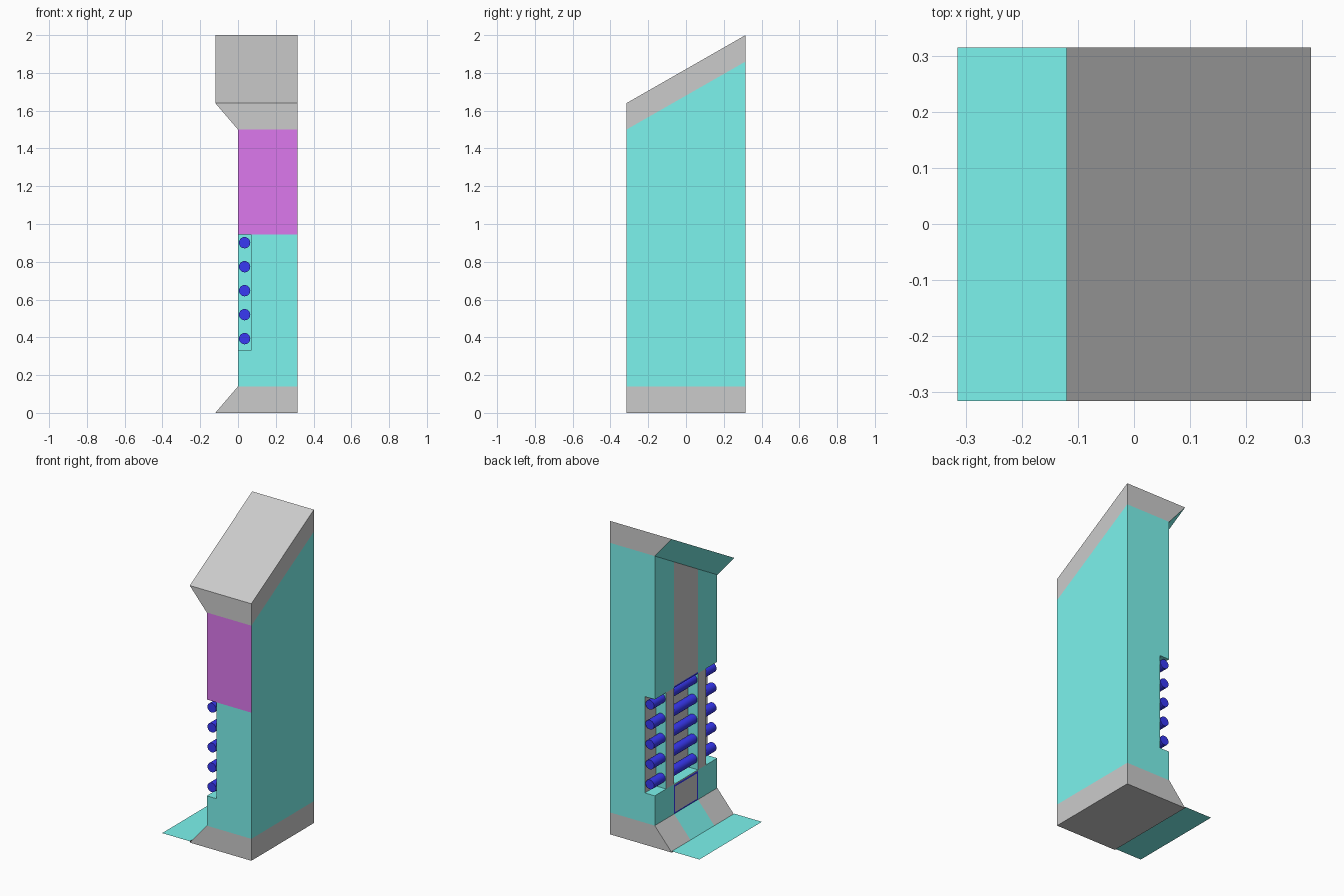
import bpy, bmesh, math

if "Cube" in bpy.data.objects:
    bpy.data.objects.remove(bpy.data.objects["Cube"])

H = 0.315                 # half depth / half width
SLOPE = 0.36 / 0.63       # roof rise from front to back


def material(name, rgb):
    m = bpy.data.materials.new(name)
    m.diffuse_color = (*rgb, 1)
    m.use_nodes = True
    m.node_tree.nodes["Principled BSDF"].inputs["Base Color"].default_value = m.diffuse_color
    return m


TEAL = material("teal", (0.2, 0.9, 0.85))
PURPLE = material("purple", (0.72, 0.19, 0.85))
BLUE = material("blue", (0.04, 0.04, 0.9))
RED = material("dark_red", (0.25, 0.01, 0.01))


def make(name, faces, mat=None):
    bm = bmesh.new()
    for f in faces:
        bm.faces.new([bm.verts.new(p) for p in f])
    bmesh.ops.remove_doubles(bm, verts=bm.verts, dist=1e-5)
    me = bpy.data.meshes.new(name)
    bm.to_mesh(me)
    bm.free()
    ob = bpy.data.objects.new(name, me)
    bpy.context.collection.objects.link(ob)
    if mat:
        me.materials.append(mat)
    return ob


# Side profile (x, z, follows roof slope), clockwise seen from the front
PROFILE = [(-0.12, 0, 0), (0, 0.14, 0), (0, 0.33, 0), (0.07, 0.33, 0),
           (0.07, 0.945, 0), (0, 0.945, 0), (0, 1.5, 1), (-0.12, 1.64, 1),
           (H, 1.64, 1), (H, 1.5, 1), (H, 0.945, 0), (H, 0.14, 0), (H, 0, 0)]


def pt(i, y):
    x, z, s = PROFILE[i]
    return (x, y, z + s * SLOPE * (y + H))


def strip(a, b, y0, y1):
    return [pt(a, y0), pt(b, y0), pt(b, y1), pt(a, y1)]


parts = {n: [] for n in ("base_skirt", "base_skirt_inset", "wall_panels", "wall_centre_strip",
                         "vent_back", "vent_ribs", "roof_cap", "roof_soffit", "front_panel")}

# Long faces, swept through the depth in sections
stations = [-H, -0.2, -0.12, 0.12, 0.2, H]
for k, (y0, y1) in enumerate(zip(stations, stations[1:])):
    middle, rib = k == 2, k in (1, 3)
    wall = "wall_centre_strip" if middle else "wall_panels"
    edges = [(0, 1, "base_skirt_inset" if middle else "base_skirt"),
             (1, 2, wall), (5, 6, wall), (6, 7, "roof_soffit"),
             (7, 8, "roof_cap"), (8, 9, "roof_cap"), (9, 10, "wall_panels"),
             (10, 11, "wall_panels"), (11, 12, "base_skirt"), (12, 0, "base_skirt")]
    if rib:
        edges.append((2, 5, "vent_ribs"))
        parts["wall_panels"].append([pt(i, y0) for i in (2, 3, 4, 5)])
        parts["wall_panels"].append([pt(i, y1) for i in (5, 4, 3, 2)])
    else:
        edges += [(2, 3, "wall_panels"), (3, 4, "vent_back"), (4, 5, "wall_panels")]
    for a, b, name in edges:
        parts[name].append(strip(a, b, y0, y1))

# Front and back end faces
for y in (-H, H):
    for name, ids in (("base_skirt", (0, 1, 11, 12)),
                      ("wall_panels", (1, 2, 3, 4, 5, 10, 11)),
                      ("front_panel" if y < 0 else "wall_panels", (5, 6, 9, 10)),
                      ("roof_cap", (6, 7, 8, 9))):
        parts[name].append([pt(i, y) for i in (ids[::-1] if y < 0 else ids)])

colours = {"base_skirt_inset": TEAL, "wall_panels": TEAL, "roof_soffit": TEAL,
           "front_panel": PURPLE}
for name, faces in parts.items():
    make(name, faces, colours.get(name))

# Pipes running through the vent
for i in range(5):
    bpy.ops.mesh.primitive_cylinder_add(vertices=20, radius=0.03, depth=2 * H,
                                        location=(0.035, 0, 0.393 + 0.127 * i),
                                        rotation=(math.pi / 2, 0, 0))
    ob = bpy.context.object
    ob.name = f"vent_pipe_{i + 1}"
    ob.data.materials.append(BLUE)
    bpy.ops.object.shade_smooth_by_angle(angle=math.radians(40))


# Thin blue trim round the lower centre panel and above the vent
def trim(y0, y1, z0, z1):
    x = -0.001
    return [(x, y0, z0), (x, y0, z1), (x, y1, z1), (x, y1, z0)]


make("panel_trim", [trim(-0.12, 0.12, 0.312, 0.324), trim(-0.12, 0.12, 0.141, 0.149),
                    trim(-0.12, -0.112, 0.149, 0.312), trim(0.112, 0.12, 0.149, 0.312),
                    trim(-0.12, 0.12, 0.945, 0.955)], BLUE)

# Floor sheet beside the skirt, with a small dark kerb at the joint
FZ = 0.008
make("floor", [[(-H, -H, FZ), (-0.12, -H, FZ), (-0.12, H, FZ), (-H, H, FZ)]], TEAL)
make("floor_kerb", [[(-0.12, -H, 0), (-0.12, -H, FZ), (-0.12, H, FZ), (-0.12, H, 0)]], RED)
